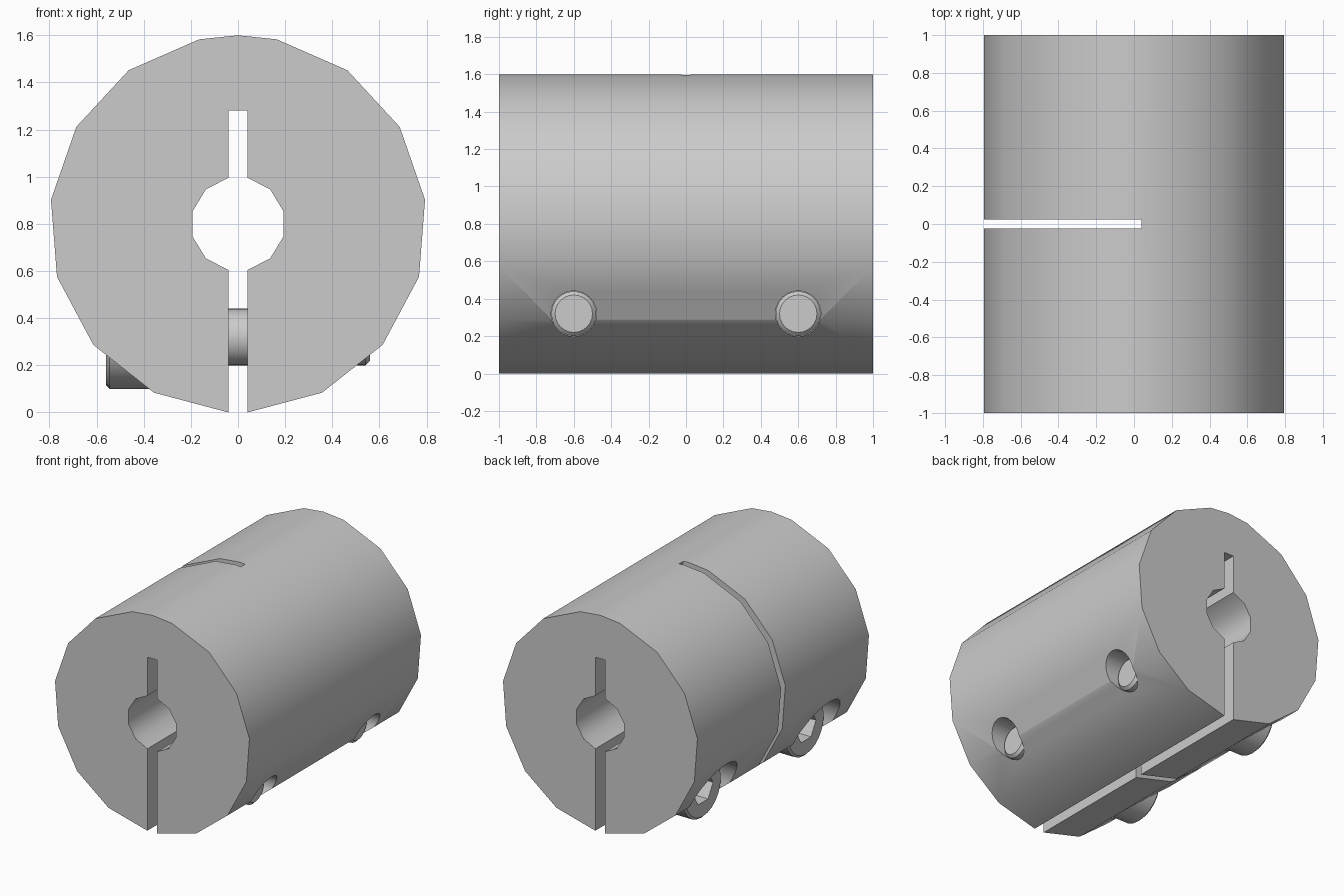
import bpy, bmesh
from math import sin, cos, pi, asin, radians

if "Cube" in bpy.data.objects:
    bpy.data.objects.remove(bpy.data.objects["Cube"])

R, BORE, HALF = 0.8, 0.2, 0.04      # outer radius, bore radius, half slot width
SCREW_Z = 0.32


def finish(bm, name, smooth=True):
    bmesh.ops.recalc_face_normals(bm, faces=bm.faces)
    me = bpy.data.meshes.new(name)
    bm.to_mesh(me)
    bm.free()
    ob = bpy.data.objects.new(name, me)
    bpy.context.collection.objects.link(ob)
    if smooth:
        shade(ob)
    return ob


def shade(ob):
    bpy.ops.object.select_all(action='DESELECT')
    ob.select_set(True)
    bpy.context.view_layer.objects.active = ob
    bpy.ops.object.shade_smooth_by_angle(angle=radians(35))


def arc(r, start, end, n):
    """Points on a circle about the bore axis, angle measured from the top."""
    return [(r * sin(start + (end - start) * i / n),
             R + r * cos(start + (end - start) * i / n)) for i in range(n + 1)]


def lathe(name, rings, sides=24, smooth=True):
    """Stack (x, radius, is_hex) rings along x and close both ends."""
    bm = bmesh.new()
    loops = []
    for x, r, is_hex in rings:
        loop = []
        for i in range(sides):
            a = 2 * pi * i / sides
            k = r / cos(a % (pi / 3) - pi / 6) if is_hex else r
            loop.append(bm.verts.new((x, k * cos(a), k * sin(a))))
        loops.append(loop)
    for a, b in zip(loops, loops[1:]):
        for i in range(sides):
            j = (i + 1) % sides
            bm.faces.new((a[i], a[j], b[j], b[i]))
    bm.faces.new(loops[0])
    bm.faces.new(loops[-1])
    return finish(bm, name, smooth)


def cut(target, cutter):
    mod = target.modifiers.new("cut", 'BOOLEAN')
    mod.operation, mod.solver, mod.object = 'DIFFERENCE', 'EXACT', cutter
    bpy.context.view_layer.update()
    bpy.context.view_layer.objects.active = target
    bpy.ops.object.modifier_apply(modifier=mod.name)
    bpy.data.objects.remove(cutter)


# clamp body: slotted ring profile with bore and keyway-like relief slot
a0, b0 = asin(HALF / R), asin(HALF / BORE)
outer = arc(R, pi - a0, a0 - pi, 15)
outer.insert(8, (0, 2 * R))
outer[0], outer[-1] = (HALF, 0), (-HALF, 0)
profile = (outer + arc(BORE, b0 - pi, -b0, 5)
           + [(-HALF, 1.28), (HALF, 1.28)] + arc(BORE, b0, pi - b0, 5))
bm = bmesh.new()
face = bm.faces.new([bm.verts.new((x, -1, z)) for x, z in profile])
ext = bmesh.ops.extrude_face_region(bm, geom=[face], use_keep_orig=True)
bmesh.ops.translate(bm, vec=(0, 2, 0),
                    verts=[g for g in ext["geom"] if isinstance(g, bmesh.types.BMVert)])
body = finish(bm, "clamp_body", False)

# cross slit separating the two clamping jaws on the left side
bm = bmesh.new()
bmesh.ops.create_cube(bm, size=1)
bmesh.ops.scale(bm, vec=(1.04, 0.05, 2), verts=bm.verts)
slit = finish(bm, "slit_cutter", False)
slit.location = (0.04 - 0.52, 0, R)
cut(body, slit)

# counterbored screw holes and the socket-head screws in them
for side, y in (("front", -0.6), ("back", 0.6)):
    hole = lathe("hole_cutter", [(-1, 0.235, False), (-0.32, 0.235, False),
                                 (-0.32, 0.122, False), (1, 0.122, False)], smooth=False)
    hole.location = (0, y, SCREW_Z)
    cut(body, hole)
    screw = lathe(side + "_screw", [
        (-0.44, 0.1, True), (-0.56, 0.1, True), (-0.56, 0.205, False),
        (-0.545, 0.22, False), (-0.32, 0.22, False), (-0.32, 0.12, False),
        (0.54, 0.12, False), (0.56, 0.1, False)])
    screw.location = (0, y, SCREW_Z)
shade(body)
